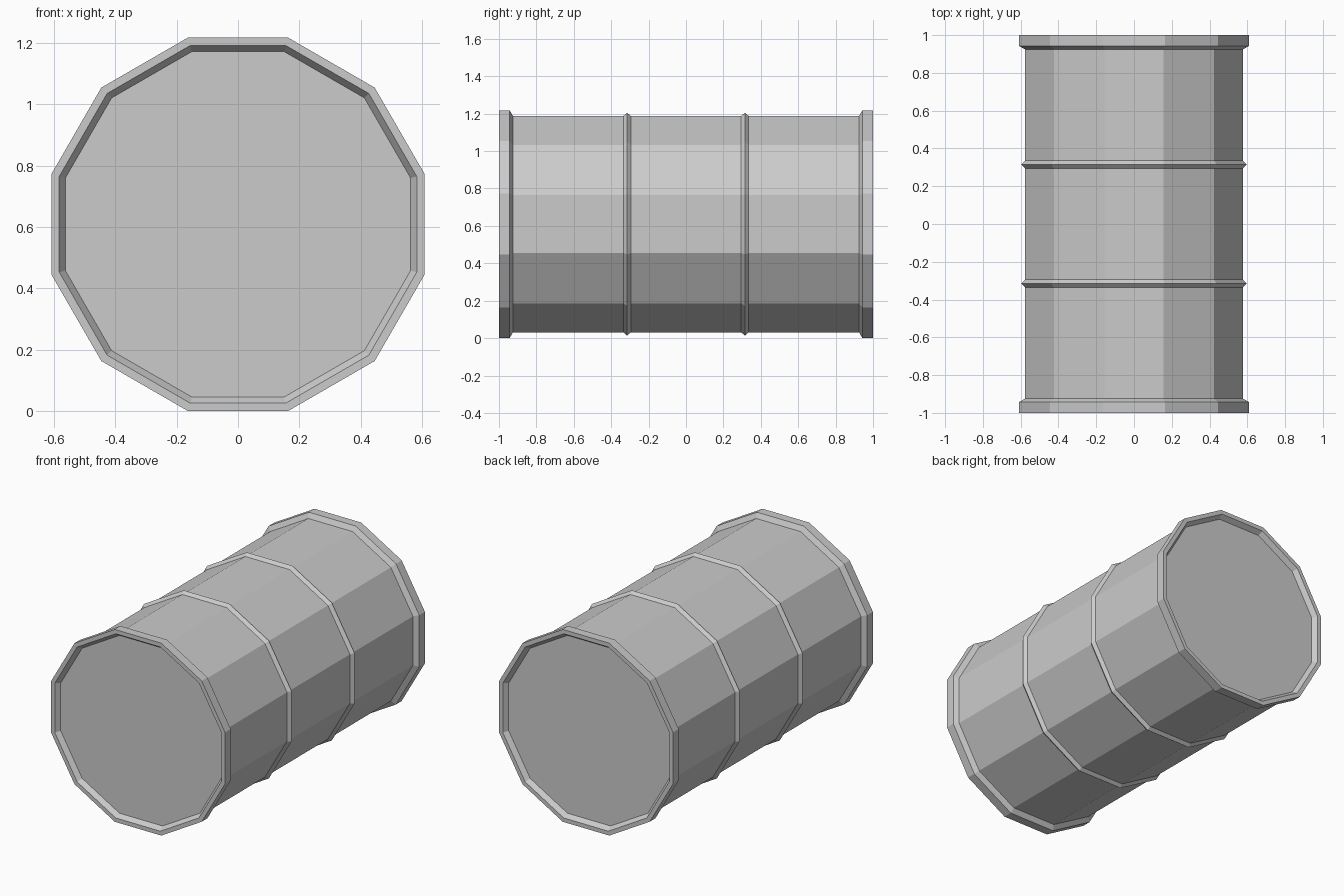
import bpy, bmesh, math

if "Cube" in bpy.data.objects:
    bpy.data.objects.remove(bpy.data.objects["Cube"])

SIDES = 12
CENTER_Z = 0.609


def ring(bm, y, apothem):
    """Twelve-sided ring around the y axis with a flat facet at the bottom."""
    r = apothem / math.cos(math.pi / SIDES)
    angles = [2 * math.pi * (i + 0.5) / SIDES for i in range(SIDES)]
    return [bm.verts.new((r * math.cos(a), y, CENTER_Z + r * math.sin(a))) for a in angles]


def lathe(name, profile):
    """Bridge rings along a (y, apothem) profile and cap both ends."""
    bm = bmesh.new()
    rings = [ring(bm, y, a) for y, a in profile]
    for r0, r1 in zip(rings, rings[1:]):
        for i in range(SIDES):
            j = (i + 1) % SIDES
            bm.faces.new((r0[i], r0[j], r1[j], r1[i]))
    bm.faces.new(rings[0])
    bm.faces.new(rings[-1])
    bmesh.ops.recalc_face_normals(bm, faces=bm.faces)
    mesh = bpy.data.meshes.new(name)
    bm.to_mesh(mesh)
    bm.free()
    obj = bpy.data.objects.new(name, mesh)
    bpy.context.collection.objects.link(obj)
    return obj


# Front half: recessed lid, raised rim, wall, pointed rib
half = [
    (-0.97, 0.563), (-1.0, 0.583), (-1.0, 0.609), (-0.943, 0.609), (-0.925, 0.578),
    (-0.335, 0.578), (-0.315, 0.596), (-0.295, 0.578),
]

# Whole drum: mirror the profile to the back end
lathe("barrel", half + [(-y, a) for y, a in reversed(half)])
